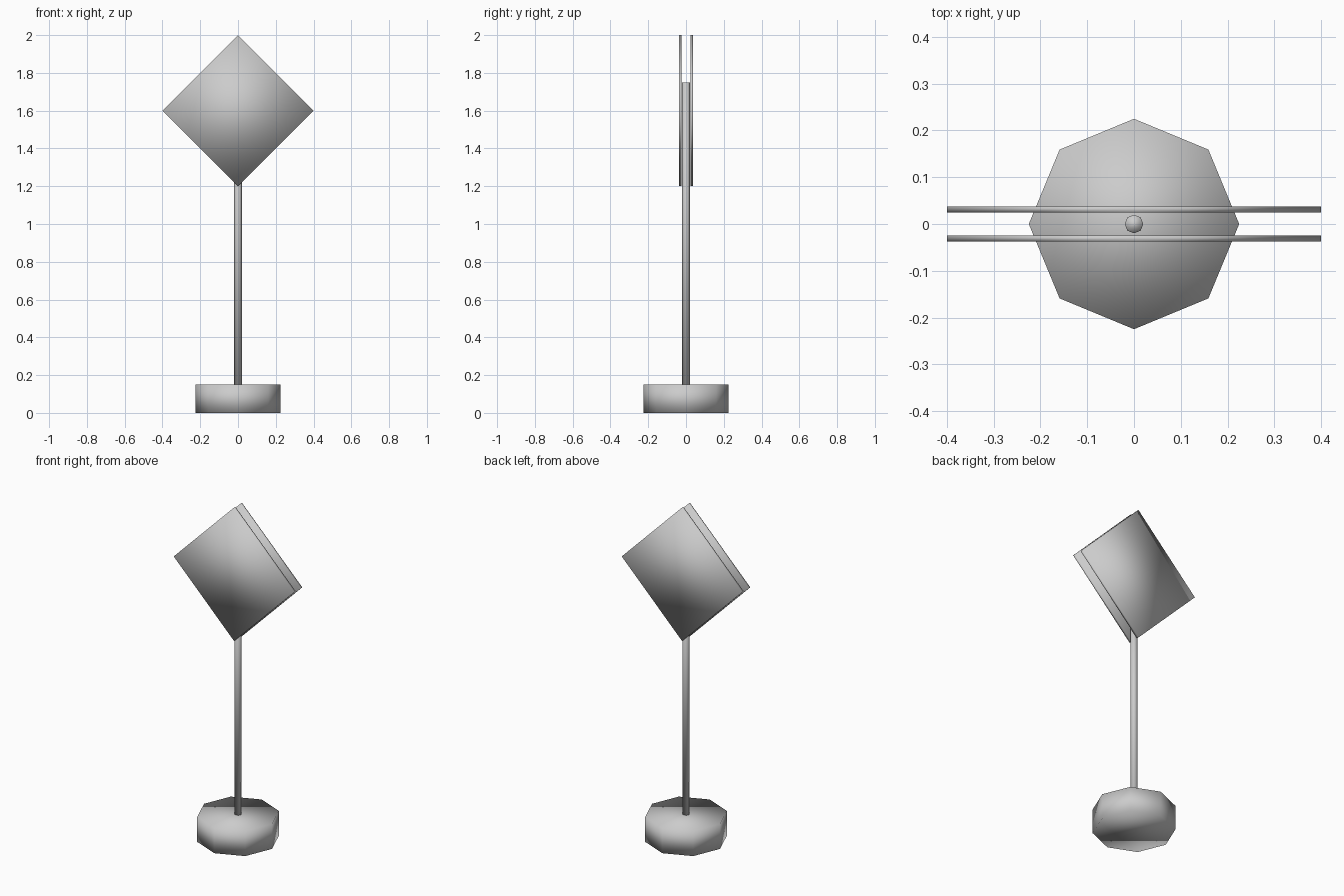
import bpy
import math

if "Cube" in bpy.data.objects:
    bpy.data.objects.remove(bpy.data.objects["Cube"])

grey = bpy.data.materials.new("plain grey")
grey.diffuse_color = (0.6, 0.6, 0.6, 1)
grey.use_nodes = True
grey.node_tree.nodes["Principled BSDF"].inputs["Base Color"].default_value = grey.diffuse_color


def prism(name, sides, radius, depth, location, rotation=(0, 0, 0)):
    """Smooth-shaded capped prism with corners on its local axes."""
    bpy.ops.mesh.primitive_cylinder_add(
        vertices=sides, radius=radius, depth=depth,
        location=location, rotation=rotation)
    obj = bpy.context.object
    obj.name = name
    obj.data.materials.append(grey)
    bpy.ops.object.shade_smooth()
    return obj


# Eight-sided foot and the post standing on it
prism("base", 8, 0.225, 0.15, (0, 0, 0.075))
prism("post", 8, 0.02, 1.6, (0, 0, 0.95))

# Diamond boards on the front and back of the post
for name, side in (("front_board", -1), ("back_board", 1)):
    prism(name, 4, 0.4, 0.0125, (0, side * 0.0312, 1.6), (math.pi / 2, 0, 0))
